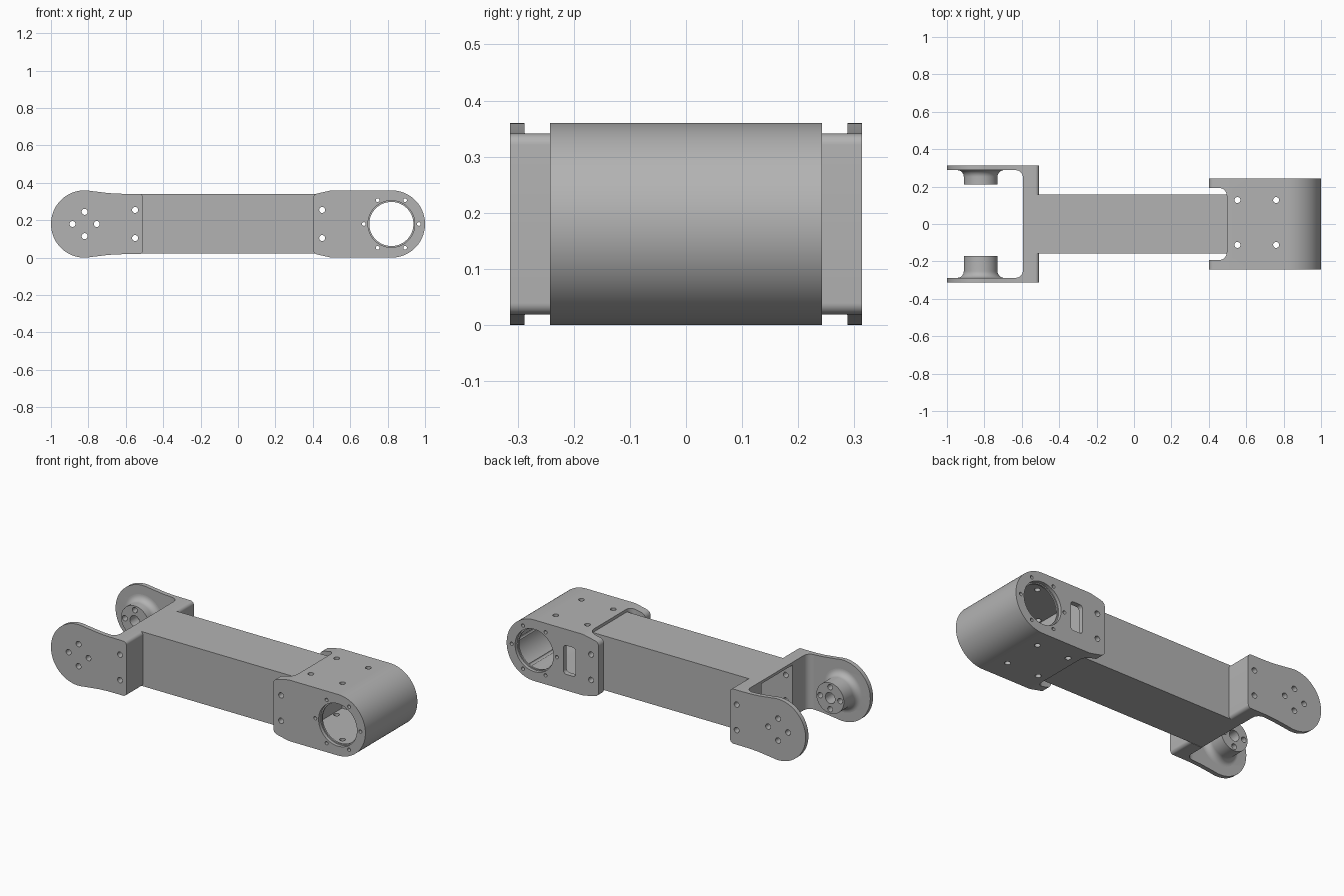
import bpy, bmesh, math
from mathutils import Vector, Matrix

if "Cube" in bpy.data.objects:
    bpy.data.objects.remove(bpy.data.objects["Cube"], do_unlink=True)

grey = bpy.data.materials.new("machined grey")
grey.use_nodes = True
shade = (0.45, 0.45, 0.45, 1)
grey.diffuse_color = shade
grey.node_tree.nodes["Principled BSDF"].inputs["Base Color"].default_value = shade

MID = 0.18          # height of the pivot axes
PIVOT = 0.82        # distance of the pivots from the centre
PLATE = 0.288       # inner face of the clevis plates
OUTER = 0.314       # outer face of the clevis plates
BEAM = 0.159        # half width of the beam


def arc(cx, cy, r, start, end, steps):
    angles = [math.radians(start + (end - start) * i / steps) for i in range(steps + 1)]
    return [(cx + r * math.cos(a), cy + r * math.sin(a)) for a in angles]


def fillet(before, corner, after, r, steps=8):
    """Round one corner of a profile."""
    p, a, b = Vector(corner), Vector(before), Vector(after)
    u, v = (a - p).normalized(), (b - p).normalized()
    half = u.angle(v) / 2
    centre = p + (u + v).normalized() * (r / math.sin(half))
    s, e = p + u * (r / math.tan(half)) - centre, p + v * (r / math.tan(half)) - centre
    total = s.angle_signed(e)
    return [tuple(centre + Matrix.Rotation(-total * i / steps, 2) @ s) for i in range(steps + 1)]


def rounded(corners):
    n, out = len(corners), []
    for i, (x, y, r) in enumerate(corners):
        if r:
            out += fillet(corners[i - 1][:2], (x, y), corners[(i + 1) % n][:2], r)
        else:
            out.append((x, y))
    return out


def finish(bm, name):
    bmesh.ops.recalc_face_normals(bm, faces=bm.faces)
    mesh = bpy.data.meshes.new(name)
    bm.to_mesh(mesh)
    bm.free()
    mesh.materials.append(grey)
    ob = bpy.data.objects.new(name, mesh)
    bpy.context.collection.objects.link(ob)
    return ob


def extrude(name, profile, lo, hi, axis="Y"):
    """Extrude an x-z profile along y, or an x-y profile along z."""
    bm = bmesh.new()
    place = (lambda a, b: (a, lo, b)) if axis == "Y" else (lambda a, b: (a, b, lo))
    step = (0, hi - lo, 0) if axis == "Y" else (0, 0, hi - lo)
    face = bm.faces.new([bm.verts.new(place(*p)) for p in profile])
    top = bmesh.ops.extrude_face_region(bm, geom=[face])["geom"]
    bmesh.ops.translate(bm, vec=step, verts=[v for v in top if isinstance(v, bmesh.types.BMVert)])
    return finish(bm, name)


def drill(x, other, r, lo, hi, axis="Y", sides=24):
    return extrude("drill", arc(x, other, r, 0, 360, sides)[:-1], lo, hi, axis)


def box(x0, x1, lo, hi, z0, z1, r=0.0):
    return extrude("cutter", rounded([(x0, z0, r), (x1, z0, r), (x1, z1, r), (x0, z1, r)]), lo, hi)


def combine(ob, tools, operation="DIFFERENCE"):
    for tool in tools:
        mod = ob.modifiers.new("cut", "BOOLEAN")
        mod.operation, mod.solver, mod.object = operation, "EXACT", tool
        bpy.context.view_layer.objects.active = ob
        bpy.ops.object.modifier_apply(modifier=mod.name)
        bpy.data.objects.remove(tool, do_unlink=True)


def hub(side, tip):
    """Turned boss with a flared foot, standing on the inside of a plate."""
    flare = 0.036
    rim = [(0, tip), (0.09, tip)]
    rim += arc(0.09 + flare, PLATE - flare, flare, 180, 90, 8)
    rim += [(0.09 + flare, PLATE + 0.01), (0, PLATE + 0.01)]
    bm = bmesh.new()
    verts = [bm.verts.new((r - PIVOT, side * y, MID)) for r, y in rim]
    edges = [bm.edges.new(pair) for pair in zip(verts, verts[1:])]
    bmesh.ops.spin(bm, geom=verts + edges, cent=(-PIVOT, 0, MID), axis=(0, 1, 0),
                   angle=math.tau, steps=48)
    bmesh.ops.remove_doubles(bm, verts=bm.verts, dist=0.0001)
    return finish(bm, "hub")


def beam_screws(x):
    return [drill(x, MID + dz, 0.016, -0.5, 0.5) for dz in (-0.075, 0.075)]


# Hollow square beam
beam = box(-0.594, 0.505, -BEAM, BEAM, 0.021, 0.341)
combine(beam, [box(-0.7, 0.49, -BEAM + 0.016, BEAM - 0.016, 0.037, 0.325)])
combine(beam, beam_screws(-0.55) + beam_screws(0.45))

# Clevis brackets: round-ended plate, waist, clamping block and hub
head = arc(-PIVOT, MID, 0.18, 78, 282, 40)
waist_x = [-0.74, -0.69, -0.64, -0.58]
waist_h = [0.171, 0.165, 0.162, 0.161]
lower = [(x, MID - h) for x, h in zip(waist_x, waist_h)]
upper = [(x, MID + h) for x, h in zip(waist_x, waist_h)][::-1]
end = rounded([(-0.58, 0.019, 0), (-0.508, 0.019, 0.02), (-0.508, 0.341, 0.02), (-0.58, 0.341, 0)])
outline = head + lower + end[1:-1] + upper

for side, label, tip in ((-1, "front_bracket", 0.171), (1, "back_bracket", 0.21)):
    bracket = extrude(label, outline, side * BEAM, side * OUTER)
    pocket = rounded([(-1.2, 0, 0), (-0.594, 0, 0), (-0.594, side * PLATE, 0.04), (-1.2, side * PLATE, 0)])
    combine(bracket, [extrude("pocket", pocket, -0.1, 0.5, "Z")])
    combine(bracket, [hub(side, tip)], "UNION")
    bolts = [drill(-PIVOT + dx, MID + dz, 0.016, -0.5, 0.5)
             for dx, dz in ((0.065, 0), (-0.065, 0), (0, 0.065), (0, -0.065))]
    socket = drill(-PIVOT, MID, 0.032, side * 0.1, side * (PLATE - 0.01))
    combine(bracket, bolts + [socket] + beam_screws(-0.55))

# Motor housing: rounded shell with cheeks that straddle the beam
corners = rounded([(0.7, 0.36, 0), (0.5, 0.36, 0.12), (0.4, 0.338, 0.03),
                   (0.4, 0.022, 0.03), (0.5, 0, 0.12), (0.7, 0, 0)])
housing = extrude("motor_housing", arc(PIVOT, MID, 0.18, -90, 90, 48) + corners, -0.242, 0.242)
notch = rounded([(0.3, -0.192, 0), (0.496, -0.192, 0.04), (0.496, 0.192, 0.04), (0.3, 0.192, 0)])
cavity = arc(PIVOT, MID, 0.152, -90, 90, 40) + [(0.53, 0.332), (0.53, 0.028)]
combine(housing, [extrude("notch", notch, -0.1, 0.5, "Z"),
                  extrude("cavity", cavity, -0.212, 0.212)])

# Bearing bore with a shallow step on both faces, and its ring of screws
combine(housing, [drill(PIVOT, MID, 0.118, -0.5, 0.5, sides=64)])
combine(housing, [drill(PIVOT, MID, 0.125, s * 0.222, s * 0.3, sides=64) for s in (-1, 1)])
combine(housing, [drill(x, z, 0.01, -0.5, 0.5, sides=16)
                  for x, z in arc(PIVOT, MID, 0.147, 0, 300, 5)])

# Cable slot in the back, mounting holes above and below
combine(housing, [box(0.55, 0.63, 0.1, 0.3, 0.095, 0.265, 0.02)])
combine(housing, [drill(x, y, 0.016, -0.1, 0.5, "Z") for x in (0.553, 0.76) for y in (-0.112, 0.128)])
combine(housing, beam_screws(0.45))

# Smooth curved faces, crisp edges
bpy.ops.object.select_all(action="DESELECT")
for ob in bpy.context.collection.objects:
    if ob.type == "MESH":
        ob.select_set(True)
bpy.ops.object.shade_smooth_by_angle(angle=math.radians(30))
